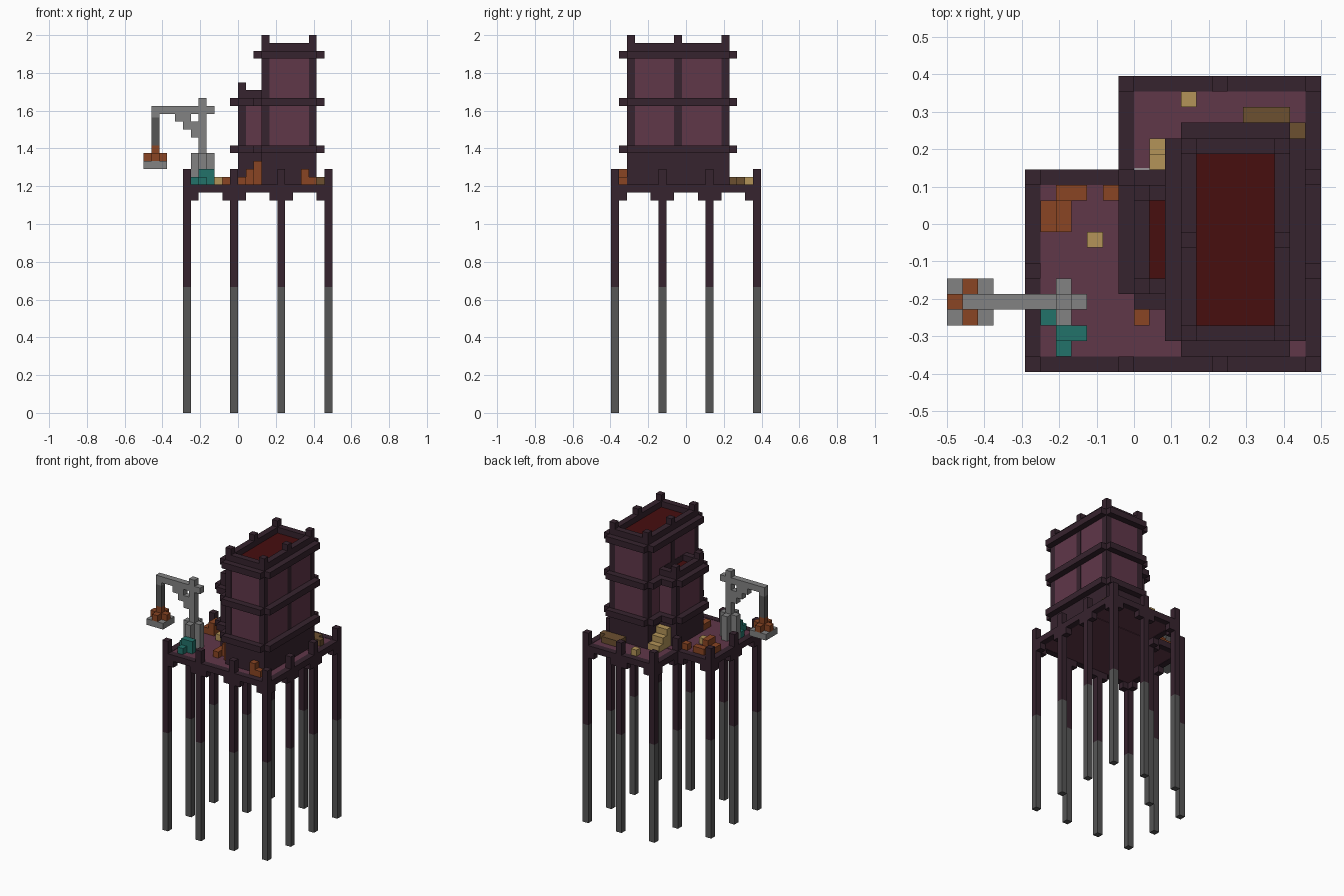
import bpy, bmesh
from mathutils import Matrix, Vector

cube = bpy.data.objects.get("Cube")
if cube:
    bpy.data.objects.remove(cube, do_unlink=True)

U = 1 / 24                                # one block
ORIGIN = Vector((-0.5, -9.5 * U, 0))      # block (0, 0, 0)


def material(name, code):
    def linear(c):
        return c / 12.92 if c <= 0.04045 else ((c + 0.055) / 1.055) ** 2.4
    rgb = [linear(int(code[k:k + 2], 16) / 255) for k in (0, 2, 4)]
    m = bpy.data.materials.new(name)
    m.use_nodes = True
    m.diffuse_color = (*rgb, 1)
    m.node_tree.nodes["Principled BSDF"].inputs["Base Color"].default_value = (*rgb, 1)
    return m


DARK = material("dark plum", "36232E")
PLUM = material("plum", "603749")
RED = material("deep red", "470E0F")
GREY = material("light grey", "828282")
STONE = material("dark grey", "565656")
ORANGE = material("rust orange", "8A4523")
TEAL = material("teal", "22726A")
SAND = material("sand", "B39458")
BROWN = material("brown", "6C5030")


def blocks(name, mat, boxes, inset=0.0):
    """One object from boxes given as (x0, x1, y0, y1, z0, z1) in blocks."""
    bm = bmesh.new()
    for x0, x1, y0, y1, z0, z1 in boxes:
        lo = ORIGIN + Vector((x0, y0, z0)) * U
        hi = ORIGIN + Vector((x1, y1, z1)) * U
        size = hi - lo - Vector((2, 2, 2)) * inset
        bmesh.ops.create_cube(bm, size=1, matrix=Matrix.Translation((lo + hi) / 2)
                              @ Matrix.Diagonal((*size, 1)))
    mesh = bpy.data.meshes.new(name)
    bm.to_mesh(mesh)
    bm.free()
    mesh.materials.append(mat)
    ob = bpy.data.objects.new(name, mesh)
    bpy.context.collection.objects.link(ob)
    return ob


# Stilts around the L-shaped deck
stilts = [(x, y) for x in (5, 11, 17, 23) for y in (0, 6, 12, 18)
          if (x in (5, 23) or y in (0, 18) or (x, y) == (11, 12)) and (x, y) != (5, 18)]
blocks("stilt_lower", STONE, [(x, x + 1, y, y + 1, 0, 16) for x, y in stilts])
blocks("stilt_upper", DARK, [(x, x + 1, y, y + 1, 16, 31) for x, y in stilts])

# Deck floor and edge beams
blocks("deck_floor", PLUM, [(5, 24, 0, 13, 28, 29), (11, 24, 13, 19, 28, 29)], 0.002)
beams = [(5, 24, 0, 1), (23, 24, 0, 19), (11, 24, 18, 19),
         (5, 6, 0, 13), (5, 12, 12, 13), (11, 12, 12, 19)]
blocks("deck_beams", DARK, [(*b, 28, 29) for b in beams])

# Brackets beside each stilt, only where a beam runs above
brackets = []
for x, y in stilts:
    for dx, dy in ((1, 0), (-1, 0), (0, 1), (0, -1)):
        bx, by = x + dx, y + dy
        if any(b[0] <= bx < b[1] and b[2] <= by < b[3] for b in beams):
            brackets.append((bx, bx + 1, by, by + 1, 27, 28))
blocks("beam_brackets", DARK, brackets)


def tower(name, x0, x1, y0, y1, top, posts, bands):
    """Panelled tower: base, wall core, corner posts, bands, rim and sunken roof."""
    blocks(name + "_base", DARK, [(x0, x1, y0, y1, 29, 33)])
    blocks(name + "_panels", PLUM, [(x0, x1, y0, y1, 33, top - 1.5)], 0.002)
    blocks(name + "_posts", DARK, [(x, x + 1, y, y + 1, 33, top + 1) for x, y in posts])
    # Bands project one block on each side and leave the corners open
    blocks(name + "_bands", DARK, [b for z in bands for b in (
        (x0 - 1, x1 + 1, y0, y1, z, z + 1), (x0, x1, y0 - 1, y1 + 1, z, z + 1))])
    blocks(name + "_rim", DARK, [
        (x0, x0 + 1, y0, y1, top - 1, top), (x1 - 1, x1, y0, y1, top - 1, top),
        (x0, x1, y0, y0 + 1, top - 1, top), (x0, x1, y1 - 1, y1, top - 1, top)])
    blocks(name + "_roof", RED, [(x0 + 1, x1 - 1, y0 + 1, y1 - 1, top - 1.5, top - 0.95)])


tower("main_tower", 15, 22, 2, 15, 47,
      [(x, y) for x in (15, 21) for y in (2, 8, 14)], (33, 39, 45))
tower("side_tower", 12, 16, 5, 12, 41, [(12, 5), (12, 11)], (33, 39))

# Crane: cross-shaped foot, mast, arm with stepped brace, rope and tray
blocks("crane_foot", GREY, [(6, 9, 4, 5, 29, 33), (7, 8, 3, 6, 29, 33)])
blocks("crane_mast", GREY, [(7, 8, 4, 5, 33, 40)])
blocks("crane_arm", GREY, [(1, 9, 4, 5, 38, 39)])
blocks("crane_brace", GREY, [(4, 6, 4, 5, 37, 38), (5, 7, 4, 5, 36, 37), (6, 7, 4, 5, 35, 36)])
blocks("crane_rope", STONE, [(1, 2, 4, 5, 34, 37.5)])
blocks("crane_hook", GREY, [(1, 2, 4, 5, 37.5, 38)])
blocks("crane_tray", GREY, [(0, 3, 3, 6, 31, 32)])
blocks("tray_load", ORANGE, [(0, 3, 4, 5, 32, 33), (1, 2, 3, 6, 32, 33), (1, 2, 4, 5, 33, 34)])

# Cargo on the deck
blocks("teal_cargo", TEAL, [(6, 7, 3, 4, 29, 30), (7, 9, 2, 3, 29, 31), (7, 8, 1, 2, 29, 30)])
blocks("left_crates", ORANGE, [(6, 7, 9, 11, 29, 30), (7, 8, 9, 11, 29, 31),
                               (7, 9, 11, 12, 29, 30), (10, 11, 11, 12, 29, 30)])
blocks("corner_crates", ORANGE, [(12, 13, 3, 5, 29, 30), (13, 14, 4, 5, 29, 31),
                                 (14, 15, 3, 5, 29, 32)])
blocks("front_crates", ORANGE, [(20, 21, 1, 2, 29, 31), (21, 22, 1, 2, 29, 30)])
blocks("sand_steps", SAND, [(13, 15, y, y + 1, 29, 44 - y) for y in (12, 13, 14)])
blocks("small_bundles", SAND, [(9, 10, 8, 9, 29, 30), (15, 16, 17, 18, 29, 30)])
blocks("timber_stack", BROWN, [(19, 22, 15, 17, 29, 30), (22, 23, 15, 16, 29, 30)])
